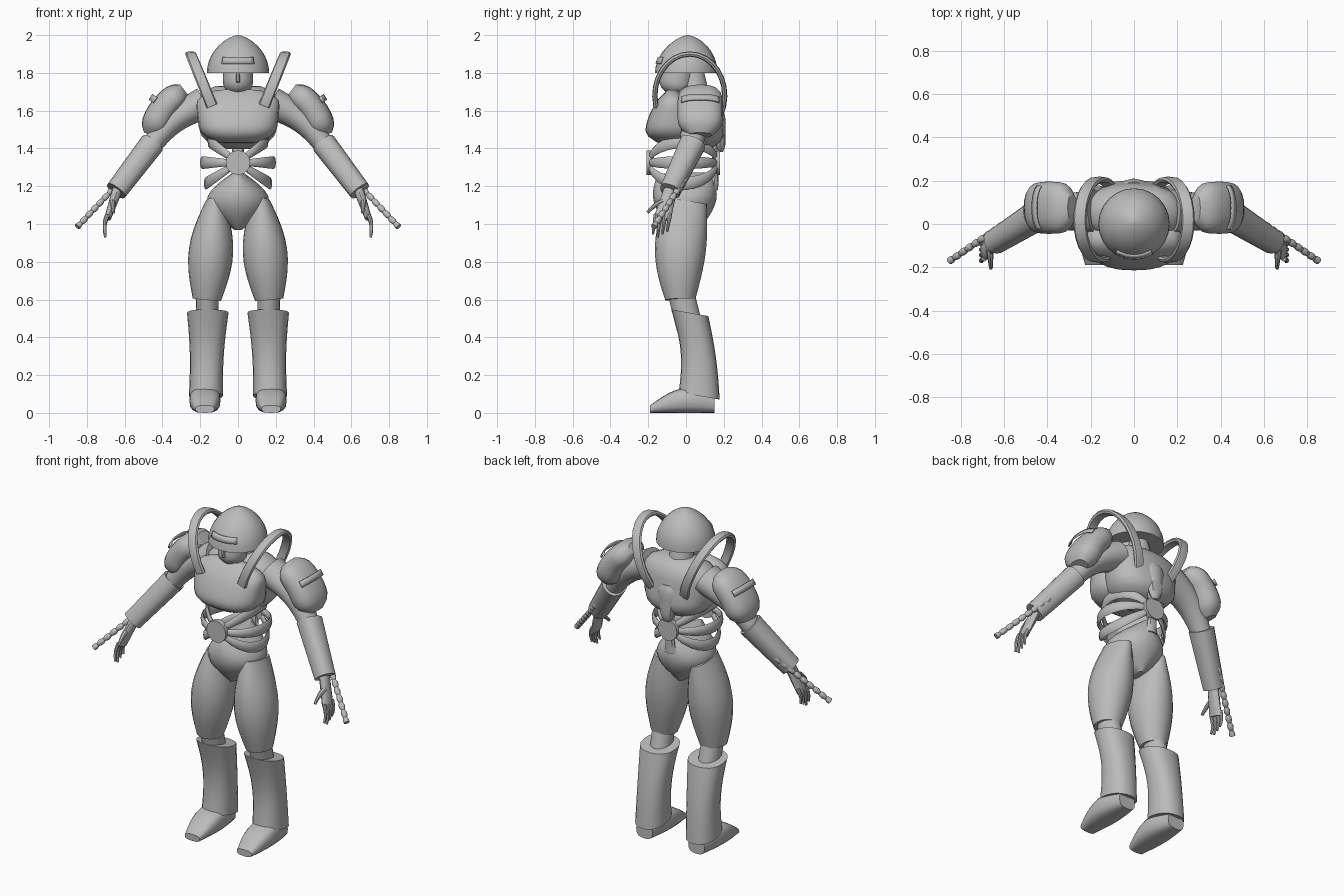
import bpy, bmesh
from math import sin, cos, pi, radians, copysign
from mathutils import Vector

cube = bpy.data.objects.get("Cube")
if cube:
    bpy.data.objects.remove(cube)

grey = bpy.data.materials.new("armour_grey")
grey.use_nodes = True
grey.diffuse_color = (0.5, 0.5, 0.5, 1)
grey.node_tree.nodes["Principled BSDF"].inputs["Base Color"].default_value = grey.diffuse_color

X, Y, Z = Vector((1, 0, 0)), Vector((0, 1, 0)), Vector((0, 0, 1))


def loft(name, rings, ref=X, axis=None, sides=16, power=2, arc=None, mirror=False):
    """Skin through rings (centre, width, depth); width lies along ref."""
    bm = bmesh.new()
    loops = []
    for i, (centre, width, depth) in enumerate(rings):
        following = rings[min(i + 1, len(rings) - 1)][0]
        previous = rings[max(i - 1, 0)][0]
        along = (axis or following - previous).normalized()
        across = (ref - along * ref.dot(along)).normalized()
        outward = along.cross(across)
        loop = []
        for k in range(sides):
            if arc:
                angle = radians(arc[0] + (arc[1] - arc[0]) * k / (sides - 1))
            else:
                angle = 2 * pi * k / sides
            c, s = (copysign(abs(f) ** (2 / power), f) for f in (cos(angle), sin(angle)))
            loop.append(bm.verts.new(centre + across * c * width + outward * s * depth))
        loops.append(loop)
    for lower, upper in zip(loops, loops[1:]):
        for k in range(sides - 1 if arc else sides):
            n = (k + 1) % sides
            bm.faces.new((lower[k], lower[n], upper[n], upper[k]))
    if not arc:
        bm.faces.new(loops[0][::-1])
        bm.faces.new(loops[-1])
    bmesh.ops.recalc_face_normals(bm, faces=bm.faces)
    mesh = bpy.data.meshes.new(name)
    bm.to_mesh(mesh)
    bm.free()
    mesh.materials.append(grey)
    ob = bpy.data.objects.new(name, mesh)
    bpy.context.collection.objects.link(ob)
    if arc:
        solid = ob.modifiers.new("thickness", 'SOLIDIFY')
        solid.thickness = 0.008
        solid.offset = 0
    if mirror:
        ob.modifiers.new("mirror", 'MIRROR')
    bpy.ops.object.select_all(action='DESELECT')
    ob.select_set(True)
    bpy.context.view_layer.objects.active = ob
    bpy.ops.object.shade_smooth_by_angle(angle=radians(40))


def blend(value, s):
    """A constant, or a (start, end) pair mixed at s."""
    if isinstance(value, tuple):
        return value[0] + (value[1] - value[0]) * s
    return value


def sweep(name, start, end, width, depth, swell=(0, 0), bend=(0, 0, 0),
          domed=False, steps=10, **options):
    """Tapered form from start to end that bows by bend and swells midway."""
    rings = []
    for k in range(steps + 1):
        s = k / steps
        bow = sin(pi * s)
        end_round = max(0.25, 1 - abs(2 * s - 1) ** 5) ** 0.5 if domed else 1
        rings.append((Vector(start).lerp(Vector(end), s) + Vector(bend) * bow,
                      (blend(width, s) + swell[0] * bow) * end_round,
                      (blend(depth, s) + swell[1] * bow) * end_round))
    loft(name, rings, **options)


def dome_ring(angle, extra=0):
    """Ring of the helmet dome at an elevation angle."""
    radius = 0.165 * max(cos(angle), 0.01) ** 1.3 + extra
    return Vector((0, 0.01 * sin(angle), 1.8 + 0.2 * sin(angle))), radius, radius


# Head, neck and domed helmet with its front plate
sweep("head", (0, -.06, 1.69), (0, -.03, 1.9), .08, .09, domed=True)
sweep("nose", (0, -.14, 1.75), (0, -.13, 1.8), .01, .02, sides=6, steps=1)
sweep("neck", (0, .05, 1.66), (0, .03, 1.82), (.08, .05), (.08, .06))
loft("helmet", [dome_ring(pi / 2 * k / 10) for k in range(11)], axis=Z, sides=24)
loft("helmet_plate", [dome_ring(a, extra=.003) for a in (.25, .43)],
     axis=Z, arc=(-122, -58), sides=10)

# Torso, breastplate and back ridge
sweep("torso", (0, .06, 1.4), (0, .05, 1.73), (.19, .24), (.16, .12), domed=True, power=2.4)
sweep("breastplate", (0, -.08, 1.43), (0, -.07, 1.71), (.2, .23), (.15, .05),
      swell=(0, .02), domed=True, power=2.6, sides=24)
sweep("back_ridge", (0, .18, 1.38), (0, .18, 1.6), (.04, .07), .03, domed=True, sides=8)

# Straps that arch over the shoulders from chest to back
strap = []
for k in range(19):
    a = blend((-.25, pi + .7), k / 18)
    centre = Vector((.16 + .09 * sin(a), .02 - .185 * cos(a), 1.68 + .22 * sin(a)))
    strap.append((centre, .03, .014))
loft("shoulder_strap", strap, sides=8, power=3, mirror=True)

# Open waist: hubs front and back joined by curved ribs
for label, reach, rise in (("upper", .15, .11), ("middle", .19, 0), ("lower", .17, -.11)):
    rib = []
    for k in range(13):
        a = pi * k / 12
        centre = Vector((reach * sin(a), -.015 - .18 * cos(a), 1.325 + rise * sin(a)))
        rib.append((centre, .012 + .022 * sin(a), .011))
    loft(label + "_rib", rib, ref=Z, sides=8, mirror=True)
for label, y in (("front", -.2), ("back", .16)):
    sweep(label + "_hub", (0, y - .01, 1.325), (0, y + .02, 1.325), .065, .065, steps=1)
sweep("spine", (0, .15, 1.18), (0, .16, 1.44), .04, .02, swell=(-.015, 0), sides=8)

# Pelvis
sweep("pelvis", (0, -.01, 1.27), (0, 0, .97), (.03, .02), (.14, .07),
      swell=(.14, .06), sides=20)

# Legs
sweep("thigh_armour", (.12, 0, 1.12), (.165, -.03, .6), (.05, .075), (.11, .08),
      swell=(.055, .04), bend=(0, -.015, 0), sides=20, mirror=True)
sweep("knee", (.165, -.03, .65), (.16, .02, .45), .06, .07, mirror=True)
sweep("shin_armour", (.16, .02, .53), (.17, .07, .09), (.11, .09), (.1, .11),
      swell=(-.01, -.01), bend=(0, .02, 0), axis=Vector((0, .18, 1)),
      sides=20, power=2.3, mirror=True)
sweep("boot", (.175, .15, .05), (.175, -.19, .02), (.055, .05), (.05, .02),
      swell=(.03, .03), bend=(0, 0, .03), axis=-Y, power=2.8, mirror=True)

# Arms: upper arm, shoulder pad with raised plate, forearm guard
sweep("upper_arm", (.18, .06, 1.64), (.48, .02, 1.38), (.1, .055), (.085, .05),
      bend=(.02, .01, .03), ref=Y, mirror=True)
sweep("shoulder_pad", (.285, .075, 1.71), (.46, .075, 1.47), .12, (.07, .08),
      bend=(.02, 0, .02), domed=True, ref=Y, sides=20, power=2.4, mirror=True)
sweep("shoulder_plate", (.38, .075, 1.64), (.4, .075, 1.61), .125, .084,
      steps=1, ref=Y, arc=(40, 140), sides=12, power=2.4, mirror=True)
sweep("forearm_guard", (.455, .035, 1.425), (.645, -.085, 1.175), (.07, .055), (.066, .058),
      ref=Y, power=2.4, mirror=True)

# Ribbed rod beside each hand
rod_start, rod_end = Vector((.6, 0, 1.25)), Vector((.85, -.17, .985))
rod = []
for k in range(27):
    radius = .017 if k % 3 else .011
    rod.append((rod_start.lerp(rod_end, k / 26), radius, radius))
loft("ribbed_rod", rod, ref=Y, sides=10, mirror=True)

# Hands
sweep("palm", (.635, -.08, 1.19), (.69, -.125, 1.03), (.035, .045), (.028, .018),
      ref=Y, sides=12, mirror=True)
for k, label in enumerate(("index", "middle", "ring", "little")):
    y = -.16 + .025 * k
    sweep(label + "_finger", (.69, y, 1.05), (.702, y - .015, .93 + .015 * abs(k - 1)),
          (.012, .006), (.013, .007), bend=(.01, 0, 0), steps=4, ref=Y, sides=8, mirror=True)
sweep("thumb", (.665, -.12, 1.12), (.66, -.205, 1.06), (.018, .008), (.016, .008),
      bend=(0, 0, .01), steps=4, sides=8, mirror=True)
